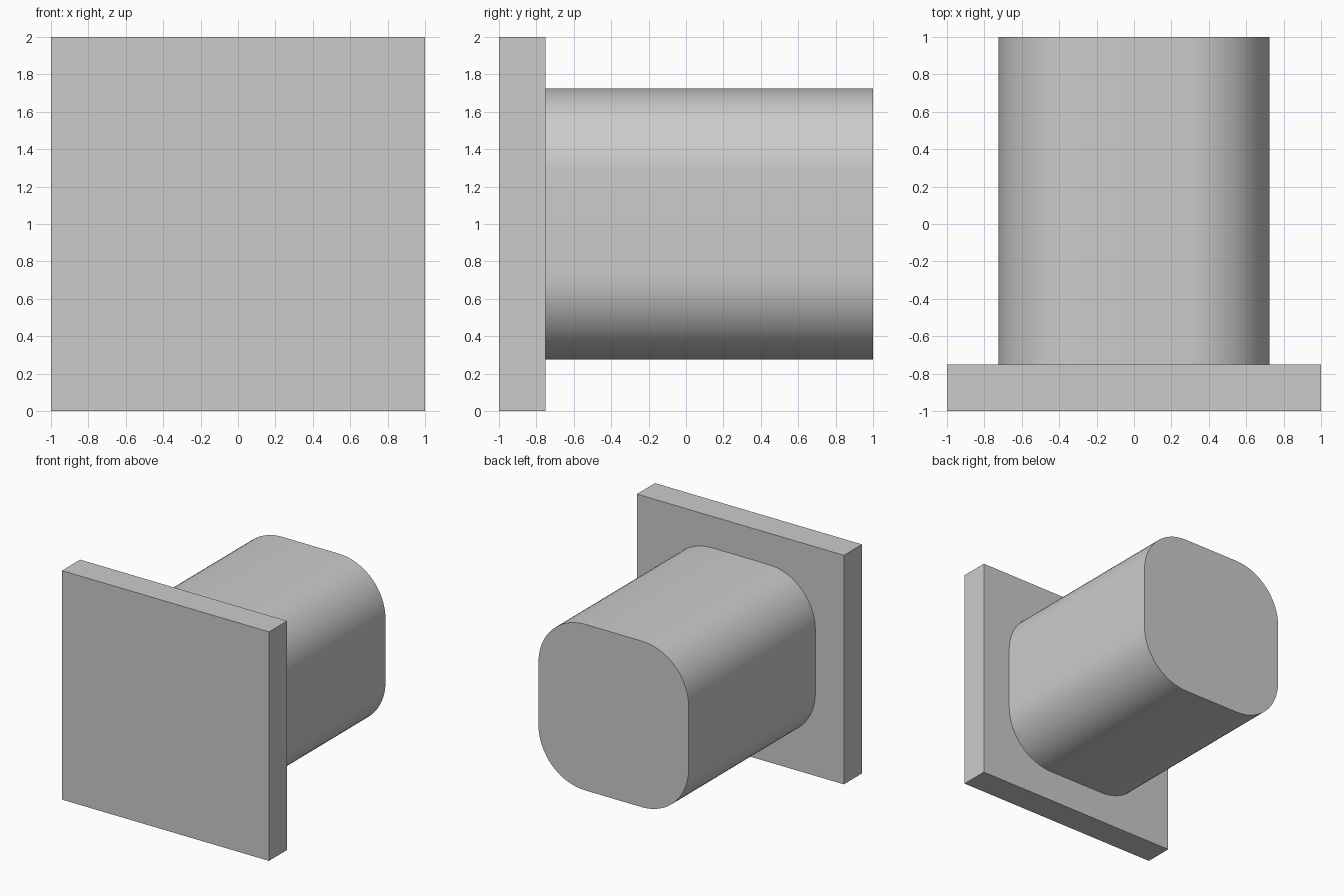
import bpy
import bmesh
from math import cos, sin, pi, radians

cube = bpy.data.objects.get("Cube")
if cube:
    bpy.data.objects.remove(cube, do_unlink=True)

grey = bpy.data.materials.new("light_grey")
grey.use_nodes = True
colour = (0.6, 0.6, 0.6, 1)
grey.diffuse_color = colour
grey.node_tree.nodes["Principled BSDF"].inputs["Base Color"].default_value = colour


def rounded_square(half, radius, steps):
    """Outline points (x, z) of a square centred on z = 1."""
    if radius == 0:
        return [(half, 1 + half), (-half, 1 + half), (-half, 1 - half), (half, 1 - half)]
    points = []
    for corner, (sx, sz) in enumerate([(1, 1), (-1, 1), (-1, -1), (1, -1)]):
        for i in range(steps + 1):
            a = (corner + i / steps) * pi / 2
            points.append((sx * (half - radius) + radius * cos(a),
                           1 + sz * (half - radius) + radius * sin(a)))
    return points


def prism(name, outline, y0, y1):
    """Extrude an outline along y."""
    bm = bmesh.new()
    face = bm.faces.new([bm.verts.new((x, y0, z)) for x, z in outline])
    result = bmesh.ops.extrude_face_region(bm, geom=[face], use_keep_orig=True)
    for v in result["geom"]:
        if isinstance(v, bmesh.types.BMVert):
            v.co.y = y1
    bmesh.ops.recalc_face_normals(bm, faces=bm.faces)
    mesh = bpy.data.meshes.new(name)
    bm.to_mesh(mesh)
    bm.free()
    mesh.materials.append(grey)
    obj = bpy.data.objects.new(name, mesh)
    bpy.context.collection.objects.link(obj)
    return obj


# Square front plate
prism("front_plate", rounded_square(1, 0, 0), -1, -0.75)

# Rounded square stem behind the plate
stem = prism("stem", rounded_square(0.725, 0.45, 16), -0.75, 1)
bpy.ops.object.select_all(action="DESELECT")
stem.select_set(True)
bpy.context.view_layer.objects.active = stem
bpy.ops.object.shade_smooth_by_angle(angle=radians(30))
